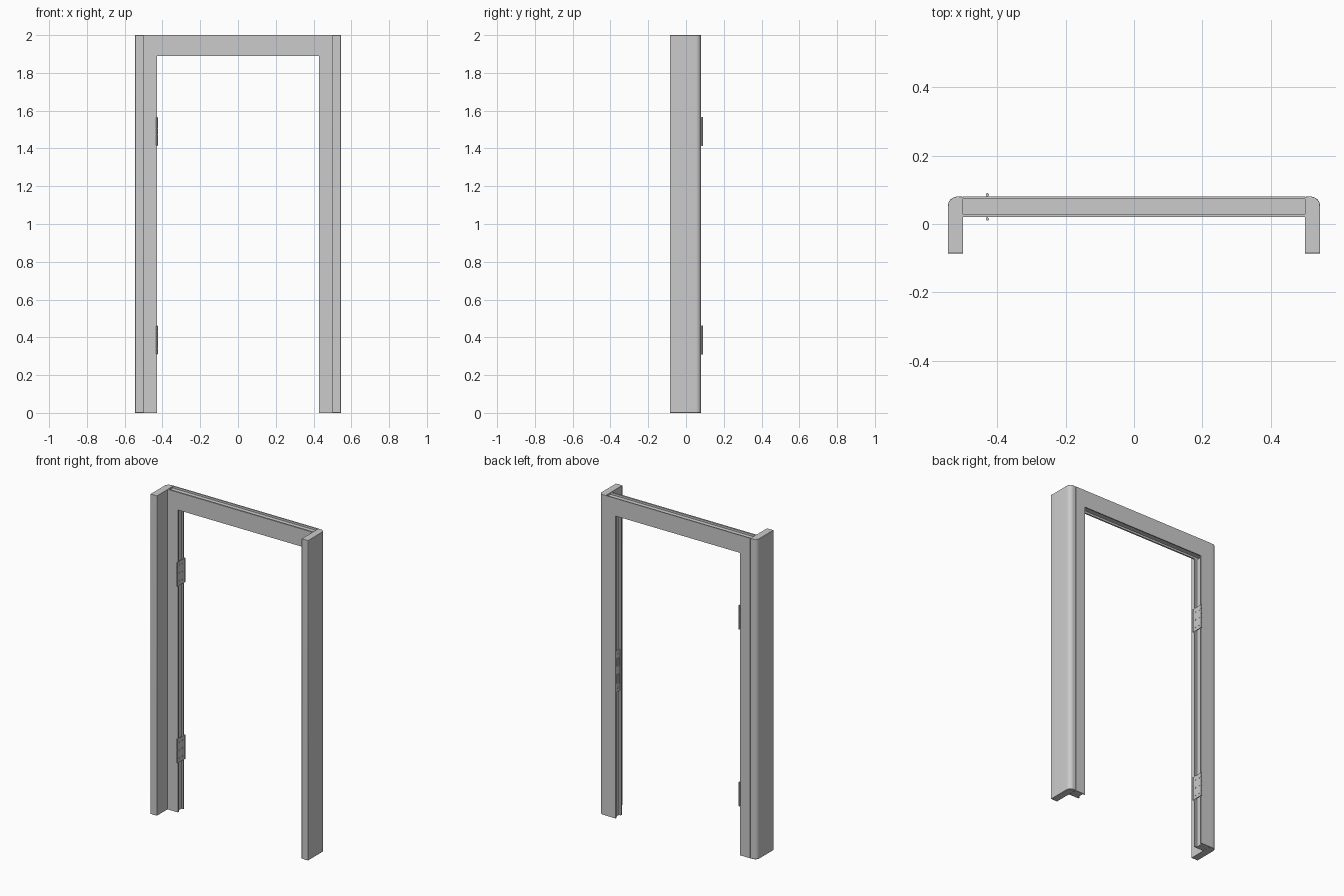
import bpy, bmesh, math
from mathutils import Matrix, Vector

if "Cube" in bpy.data.objects:
    bpy.data.objects.remove(bpy.data.objects["Cube"])


def finish(bm, name):
    bmesh.ops.recalc_face_normals(bm, faces=bm.faces)
    me = bpy.data.meshes.new(name)
    bm.to_mesh(me)
    bm.free()
    ob = bpy.data.objects.new(name, me)
    bpy.context.collection.objects.link(ob)
    return ob


def prism(name, pts, length, bevel=0.0):
    """Extrude a closed list of 3D points along a vector."""
    bm = bmesh.new()
    f = bm.faces.new([bm.verts.new(p) for p in pts])
    ext = bmesh.ops.extrude_face_region(bm, geom=[f])
    bmesh.ops.translate(bm, vec=length,
                        verts=[v for v in ext["geom"] if isinstance(v, bmesh.types.BMVert)])
    ob = finish(bm, name)
    if bevel:
        m = ob.modifiers.new("soft_edges", "BEVEL")
        m.width, m.segments, m.limit_method = bevel, 2, "ANGLE"
    return ob


def smooth(ob):
    bpy.ops.object.select_all(action="DESELECT")
    bpy.context.view_layer.objects.active = ob
    ob.select_set(True)
    bpy.ops.object.shade_smooth_by_angle(angle=math.radians(35))


def box(bm, lo, hi):
    lo, hi = Vector(lo), Vector(hi)
    s = hi - lo
    bmesh.ops.create_cube(bm, size=1, matrix=Matrix.Translation((lo + hi) / 2) @ Matrix.Diagonal((*s, 1)))


def cyl(bm, loc, r, depth, axis="Z"):
    rot = Matrix.Rotation(math.pi / 2, 4, "Y") if axis == "X" else Matrix()
    bmesh.ops.create_cone(bm, cap_ends=True, segments=16, radius1=r, radius2=r, depth=depth,
                          matrix=Matrix.Translation(loc) @ rot)


BACK, FRONT, LEG = 0.08, 0.02, -0.086
REVEAL, INNER, OUTER, TOP, HEAD = 0.43, 0.50, 0.545, 2.0, 1.89
G = 0.012          # groove depth
LIP_B, LIP_F = 0.073, 0.03

# Jambs: deep outer leg with rounded back corner, plus grooved inner stem
for side, label in ((-1, "left"), (1, "right")):
    r = 0.027
    arc = [(OUTER - r + r * math.cos(a), BACK - r + r * math.sin(a))
           for a in (math.pi / 2 * i / 8 for i in range(9))]
    leg = [(INNER, LEG), (OUTER, LEG)] + arc + [(INNER, BACK)]
    smooth(prism(label + "_jamb_leg", [(side * x, y, 0) for x, y in leg], (0, 0, TOP), 0.002))
    stem = [(INNER, FRONT), (REVEAL, FRONT), (REVEAL, LIP_F), (REVEAL + G, LIP_F),
            (REVEAL + G, LIP_B), (REVEAL, LIP_B), (REVEAL, BACK), (INNER, BACK)]
    prism(label + "_jamb_stem", [(side * x, y, 0) for x, y in stem], (0, 0, HEAD))

# Header with a groove above and below
head = [(FRONT, HEAD), (LIP_F, HEAD), (LIP_F, HEAD + G), (LIP_B, HEAD + G), (LIP_B, HEAD), (BACK, HEAD),
        (BACK, TOP), (LIP_B, TOP), (LIP_B, TOP - G), (LIP_F, TOP - G), (LIP_F, TOP), (FRONT, TOP)]
prism("header", [(-INNER, y, z) for y, z in head], (2 * INNER, 0, 0))

# Hinges: leaf across the groove, knuckles on both edges, screw heads
for z, label in ((0.385, "lower"), (1.49, "upper")):
    bm = bmesh.new()
    box(bm, (-0.432, 0.014, z - 0.075), (-0.428, 0.086, z + 0.075))
    for y in (0.014, 0.086):
        for k in range(-2, 3):
            cyl(bm, (-0.429, y, z + k * 0.03), 0.0045, 0.028)
        cyl(bm, (-0.429, y, z), 0.003, 0.154)
    for y in (0.034, 0.066):
        for dz in (-0.05, 0, 0.05):
            cyl(bm, (-0.428, y, z + dz), 0.006, 0.004, "X")
    smooth(finish(bm, label + "_hinge"))

# Strike plate in the right groove: a frame with a latch and a bolt opening
bm = bmesh.new()
x0, x1 = REVEAL + 0.004, REVEAL + G
box(bm, (x0, 0.032, 0.78), (x1, 0.042, 1.04))
box(bm, (x0, 0.061, 0.78), (x1, 0.071, 1.04))
for a, b in ((0.78, 0.83), (0.89, 0.94), (0.99, 1.04)):
    box(bm, (x0, 0.042, a), (x1, 0.061, b))
for z in (0.805, 1.015):
    cyl(bm, (x0, 0.0515, z), 0.006, 0.003, "X")
smooth(finish(bm, "strike_plate"))
